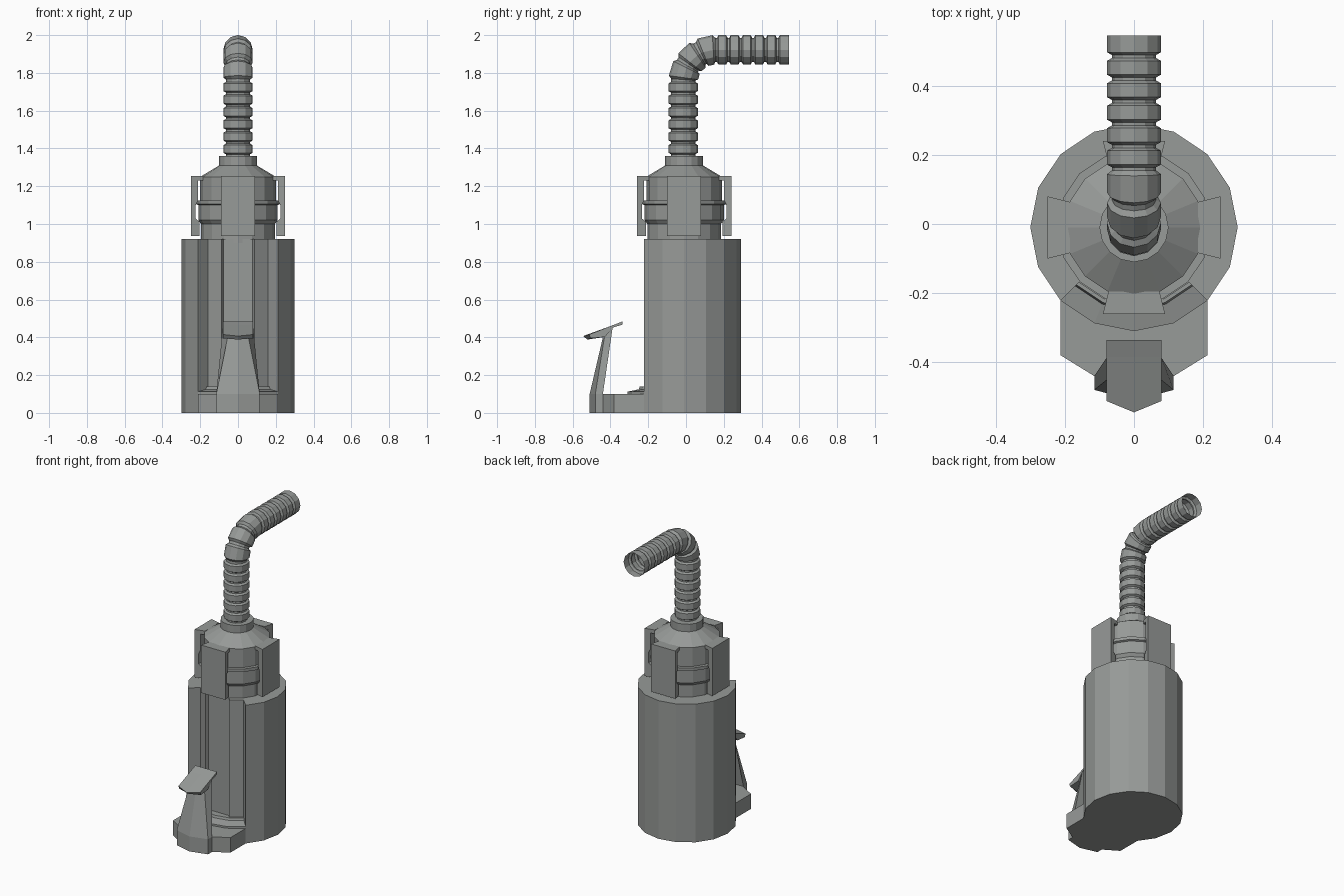
import bpy, bmesh, math
from math import sin, cos, pi, radians
from mathutils import Vector

cube = bpy.data.objects.get("Cube")
if cube:
    bpy.data.objects.remove(cube, do_unlink=True)

grey = bpy.data.materials.new("plain_grey")
grey.use_nodes = True
GREY = (0.31, 0.325, 0.315, 1)
grey.diffuse_color = GREY
grey.node_tree.nodes["Principled BSDF"].inputs["Base Color"].default_value = GREY

CY = -0.01   # y of the main axis
SIDES = 16


def loft(name, sections, caps=True):
    """Join matching loops of points into one flat-shaded skin."""
    bm = bmesh.new()
    rings = [[bm.verts.new(p) for p in s] for s in sections]
    for a, b in zip(rings, rings[1:]):
        for i in range(len(a)):
            j = (i + 1) % len(a)
            bm.faces.new((a[i], a[j], b[j], b[i]))
    if caps:
        bm.faces.new(rings[0])
        bm.faces.new(rings[-1])
    bmesh.ops.recalc_face_normals(bm, faces=bm.faces)
    mesh = bpy.data.meshes.new(name)
    bm.to_mesh(mesh)
    bm.free()
    mesh.materials.append(grey)
    obj = bpy.data.objects.new(name, mesh)
    bpy.context.collection.objects.link(obj)
    return obj


def polar(r, deg):
    return (r * cos(radians(deg)), CY + r * sin(radians(deg)))


def prism(name, outline, z0, z1):
    return loft(name, [[(x, y, z) for x, y in outline] for z in (z0, z1)])


def mirrored(half):
    """Complete an outline given on the +x side, ordered front to back."""
    return half + [(-x, y) for x, y in reversed(half) if x > 0]


def lathe(name, profile):
    return loft(name, [[(*polar(r, 360 * i / SIDES), z) for i in range(SIDES)]
                       for r, z in profile])


# Container body: round, with the front quarter cut back to an inner wall
STEP = 360 / SIDES
half = [(0.078, -0.2), polar(0.225, -90 + STEP), polar(0.225, -45)]
half += [polar(0.3, -45 + STEP * i) for i in range(7)]
prism("container_body", mirrored(half), 0, 0.92)

# Sloped lip at the foot of the cut-back front
lip = []
for i in range(5):
    a = -135 + STEP * i
    lip.append([(*polar(r, a), z) for r, z in
                ((0.19, 0.08), (0.3, 0.08), (0.3, 0.112), (0.24, 0.125),
                 (0.235, 0.14), (0.19, 0.14))])
loft("front_lip", lip)

# Foot plate in front
plate = [(0, -0.51), (0.115, -0.48), (0.115, -0.44), (0.212, -0.38),
         (0.212, -0.222), (0.1, -0.1)]
prism("foot_plate", mirrored(plate), 0, 0.1)

# Lever stalk, tapering upward and leaning back
foot = [(-0.115, -0.44, 0.1), (-0.115, -0.48, 0.1), (0, -0.51, 0.1),
        (0.115, -0.48, 0.1), (0.115, -0.44, 0.1)]
head = [(-0.08, -0.388, 0.455), (-0.055, -0.432, 0.4), (0, -0.44, 0.4),
        (0.055, -0.432, 0.4), (0.08, -0.388, 0.455)]
loft("lever_stalk", [foot, head])

# Lever pad with a pointed front edge
pad = []
for x, tip in ((-0.08, 0), (0, 0.033), (0.08, 0)):
    pad.append([(x, -0.512 - tip, 0.415 - tip * 0.25), (x, -0.385, 0.465),
                (x, -0.335, 0.485), (x, -0.335, 0.468), (x, -0.385, 0.452),
                (x, -0.43, 0.402), (x, -0.505 - tip * 0.5, 0.395 - tip * 0.2)])
loft("lever_pad", pad)

# Neck, shoulder cone and collar
lathe("neck", [(0.195, 0.9), (0.195, 1.0), (0.21, 1.02), (0.21, 1.1),
               (0.222, 1.105), (0.222, 1.125), (0.2, 1.125), (0.2, 1.25),
               (0.1, 1.31), (0.1, 1.36)])

# Four clamps hooked over the neck
clamp_profile = [(0.25, 0.937), (0.25, 1.255), (0.185, 1.255), (0.185, 1.23),
                 (0.212, 1.23), (0.212, 1.125), (0.224, 1.1), (0.224, 1.03),
                 (0.203, 1.01), (0.203, 0.937)]
for k, side in enumerate(("left", "back", "right", "front")):
    c, s = round(cos(k * pi / 2)), round(sin(k * pi / 2))
    sections = []
    for sign in (-1, 1):
        ring = []
        for r, z in clamp_profile:
            w = sign * (0.09 - (0.25 - r) * 0.25)
            ring.append((r * c - w * s, CY + r * s + w * c, z))
        sections.append(ring)
    loft(side + "_clamp", sections)

# Ribbed hose: straight up, a quarter bend, then straight back
Z0, BEND, Y0 = 1.36, 0.17, -0.015
RISE = 1.922 - BEND - Z0
ARC = BEND * pi / 2
RUN = 0.545 - Y0 - BEND


def hose_frame(s):
    """Centre and bend angle at distance s along the hose."""
    if s <= RISE:
        return Vector((0, Y0, Z0 + s)), 0
    a = min((s - RISE) / BEND, pi / 2)
    p = Vector((0, Y0 + BEND * (1 - cos(a)), Z0 + RISE + BEND * sin(a)))
    p.y += max(0, s - RISE - ARC)
    return p, a


rings = []
start = 0
for length, count in ((RISE, 6), (ARC, 3), (RUN, 6)):
    for n in range(count):
        for f, r in ((0, 0.064), (0.14, 0.064), (0.26, 0.078), (0.88, 0.078)):
            rings.append((start + length * (n + f) / count, r))
    start += length
rings.append((start, 0.078))

hose = []
for s, r in rings:
    p, a = hose_frame(s)
    across = Vector((0, cos(a), -sin(a)))
    hose.append([p + Vector((r * cos(t), 0, 0)) + across * (r * sin(t))
                 for t in (2 * pi * i / 12 for i in range(12))])
loft("ribbed_hose", hose, caps=False)
